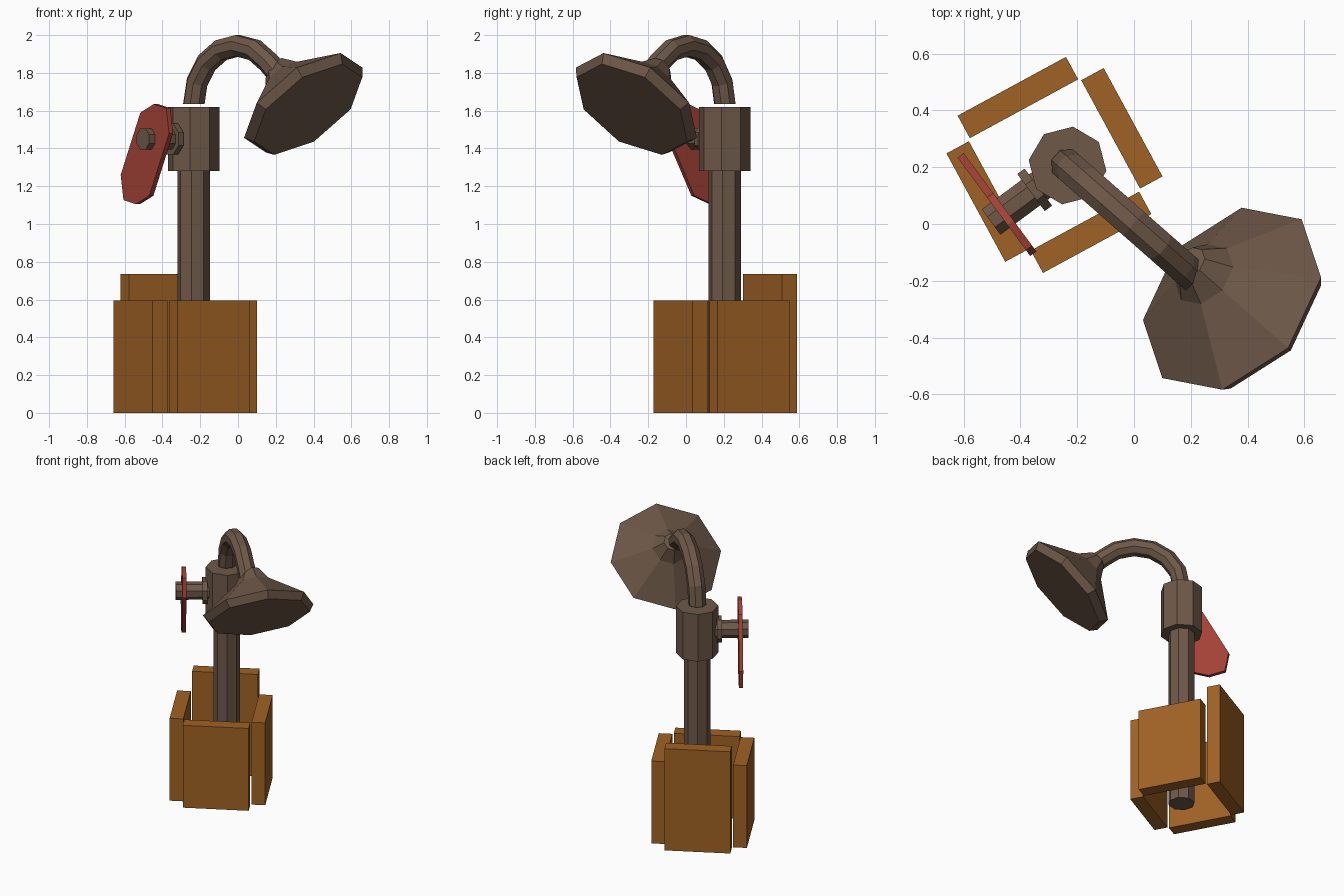
import bpy, math
from mathutils import Vector, Matrix

if "Cube" in bpy.data.objects:
    bpy.data.objects.remove(bpy.data.objects["Cube"])


def material(name, rgb):
    m = bpy.data.materials.new(name)
    m.diffuse_color = (*rgb, 1)
    m.use_nodes = True
    m.node_tree.nodes["Principled BSDF"].inputs["Base Color"].default_value = m.diffuse_color
    return m


METAL = material("brown metal", (0.156, 0.098, 0.065))
WOOD = material("orange wood", (0.352, 0.122, 0.018))
RED = material("red paint", (0.37, 0.053, 0.036))

Z = Vector((0, 0, 1))
BASE = Vector((-0.234, 0.206, 0))        # foot of the pipe


def heading(deg):
    a = math.radians(deg)
    return Vector((math.cos(a), math.sin(a), 0))


def make(name, verts, faces, mat):
    me = bpy.data.meshes.new(name)
    me.from_pydata([tuple(v) for v in verts], [], faces)
    me.materials.append(mat)
    ob = bpy.data.objects.new(name, me)
    bpy.context.collection.objects.link(ob)
    return ob


def loft(name, rings, mat):
    """Join equal-sized vertex rings and cap both ends."""
    n = len(rings[0])
    verts = [v for r in rings for v in r]
    faces = [(k * n + i, k * n + (i + 1) % n, (k + 1) * n + (i + 1) % n, (k + 1) * n + i)
             for k in range(len(rings) - 1) for i in range(n)]
    faces += [tuple(reversed(range(n))), tuple(range(len(verts) - n, len(verts)))]
    return make(name, verts, faces, mat)


def ring(c, x, y, r, phase=0.0, n=8):
    """Regular polygon round c; x, y span its plane, x cross y is the loft direction."""
    return [c + r * (x * math.cos(t) + y * math.sin(t))
            for t in (math.radians(phase) + math.tau * i / n for i in range(n))]


# Upright pipe and collar
X, Y = Vector((1, 0, 0)), Vector((0, 1, 0))
for name, r, z0, z1 in (("upright_pipe", 0.087, 0.0, 1.3), ("collar", 0.138, 1.28, 1.62)):
    loft(name, [ring(BASE + Z * z, X, Y, r, -8) for z in (z0, z1)], METAL)

# Bent pipe: an arc in the vertical plane along u
u = heading(-41.3)
v = Z.cross(u)
R, ARC_Z = 0.31, 1.634
rings = []
for k in range(7):
    a = math.radians(135 * k / 6)
    out = -u * math.cos(a) + Z * math.sin(a)
    rings.append(ring(BASE + u * R + Z * ARC_Z + out * R, -out, -v, 0.06, 22.5))
tip = (u - Z).normalized()
rings.append(ring(BASE + u * 0.60 + Z * 1.79, -(u + Z).normalized(), -v, 0.06, 22.5))
loft("bent_pipe", rings, METAL)

# Flared head tilted outward and down
head = Vector((0.345, -0.263, 1.642))
e = (u + Z).normalized()
profile = [(0.06, -0.275), (0.122, -0.185), (0.372, 0.0), (0.34, 0.05)]
loft("shower_head", [ring(head + tip * t, -e, -v, r) for r, t in profile], METAL)

# Valve: flange, stem and lever on an axis leaving the collar
w = heading(216.5)
h = Vector((-w.y, w.x, 0))               # horizontal across the lever
VALVE = BASE + Z * 1.45
for name, r, d0, d1 in (("valve_flange", 0.088, 0.128, 0.16), ("valve_stem", 0.06, 0.10, 0.335)):
    loft(name, [ring(VALVE + w * d, h, Z, r, 22.5) for d in (d0, d1)], METAL)

half = [(0.215, 0.11), (0.19, 0.243), (0.08, 0.265), (-0.04, 0.22)]
outline = half + [(-a, -b) for a, b in half]
loft("lever_handle", [[VALVE + w * d + h * (a - 0.037) + Z * (b - 0.08) for a, b in outline]
                      for d in (0.268, 0.295)], RED)

# Four planks round the foot, the back one taller
BOX = Vector((-0.28, 0.208, 0))
for name, deg, top in (("right_plank", 28.5, 0.595), ("back_plank", 118.5, 0.735),
                       ("left_plank", 208.5, 0.595), ("front_plank", 298.5, 0.595)):
    o = heading(deg)
    s = Z.cross(o)
    c = BOX + o * 0.27
    corners = [c + o * i * 0.045 + s * j * 0.217
               for i, j in ((-1, -1), (1, -1), (1, 1), (-1, 1))]
    loft(name, [[p + Z * z for p in corners] for z in (0, top)], WOOD)
